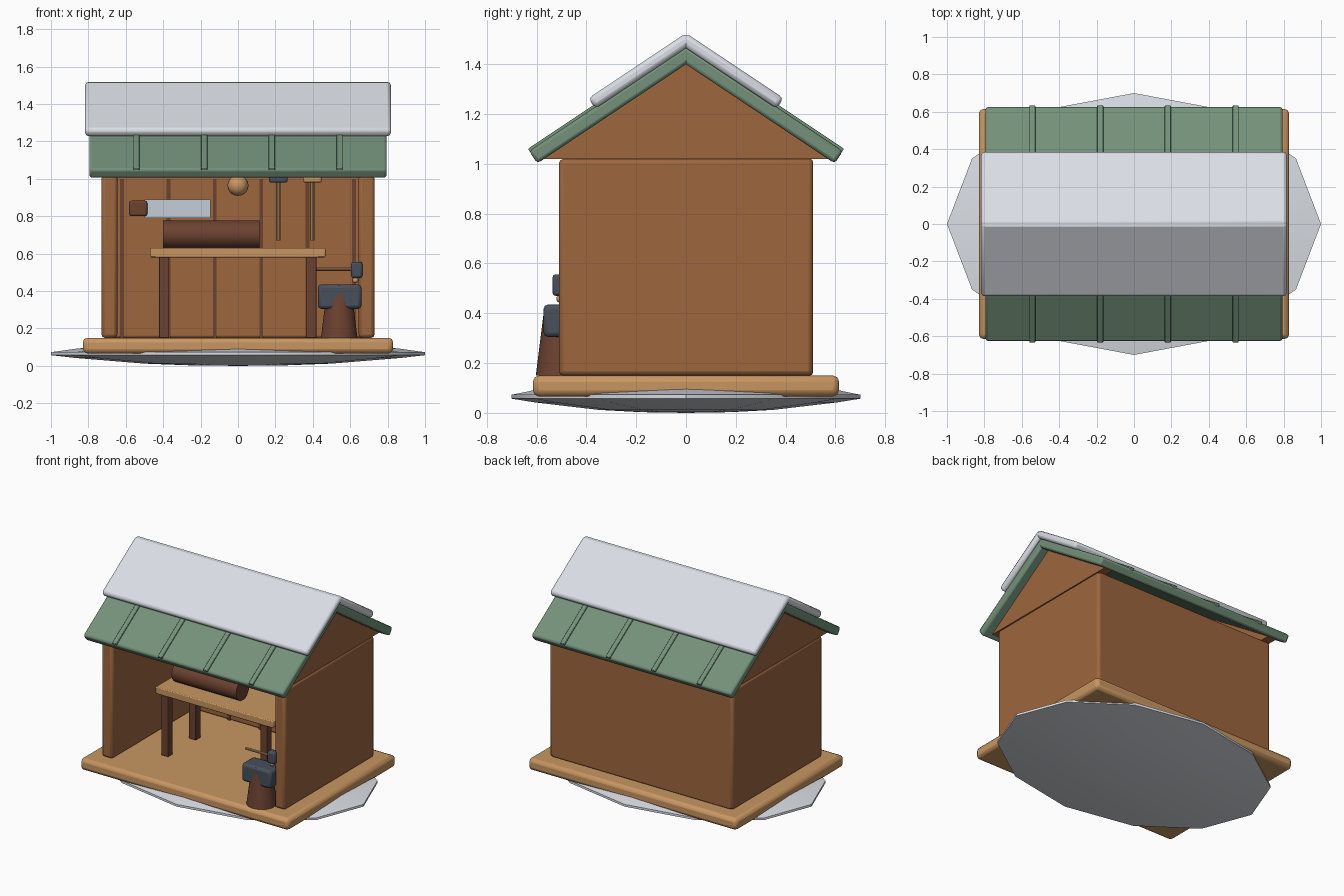
import bpy, bmesh, math
from mathutils import Vector, Matrix

if "Cube" in bpy.data.objects:
    bpy.data.objects.remove(bpy.data.objects["Cube"])


def material(name, col):
    m = bpy.data.materials.new(name)
    m.diffuse_color = (*col, 1)
    m.use_nodes = True
    m.node_tree.nodes["Principled BSDF"].inputs["Base Color"].default_value = m.diffuse_color
    return m


SNOW = material("snow_white", (.70, .73, .78))
WALL = material("warm_brown_wood", (.34, .133, .048))
TAN = material("tan_wood", (.58, .305, .122))
GREEN = material("roof_green", (.174, .283, .195))
DARK = material("dark_brown_wood", (.15, .054, .03))
IRON = material("dark_iron", (.065, .08, .107))
STEEL = material("pale_steel", (.55, .62, .70))


def finish(name, bm, mat, bevel=0, matrix=None, segments=2):
    if matrix:
        bm.transform(matrix)
    bmesh.ops.recalc_face_normals(bm, faces=bm.faces[:])
    me = bpy.data.meshes.new(name)
    bm.to_mesh(me)
    bm.free()
    me.materials.append(mat)
    ob = bpy.data.objects.new(name, me)
    bpy.context.collection.objects.link(ob)
    if bevel:
        mod = ob.modifiers.new("rounded_edges", 'BEVEL')
        mod.width, mod.segments = bevel, segments
    bpy.ops.object.select_all(action='DESELECT')
    ob.select_set(True)
    bpy.context.view_layer.objects.active = ob
    bpy.ops.object.shade_smooth_by_angle(angle=math.radians(35))
    return ob


def box(name, mat, x, y, z, bevel=0, matrix=None):
    """Box from (min, max) ranges on each axis."""
    bm = bmesh.new()
    bmesh.ops.create_cube(bm, size=1)
    for v in bm.verts:
        v.co = Vector([(a + b) / 2 + c * (b - a) for (a, b), c in zip((x, y, z), v.co)])
    return finish(name, bm, mat, bevel, matrix)


def cone(name, mat, r1, r2, depth, loc, rot=None, sides=16, bevel=0):
    bm = bmesh.new()
    bmesh.ops.create_cone(bm, cap_ends=True, segments=sides, radius1=r1, radius2=r2, depth=depth)
    m = Matrix.Translation(loc) @ (rot or Matrix())
    return finish(name, bm, mat, bevel, m)


def ball(name, mat, r, loc):
    bm = bmesh.new()
    bmesh.ops.create_uvsphere(bm, u_segments=16, v_segments=10, radius=r)
    return finish(name, bm, mat, 0, Matrix.Translation(loc))


ALONG_X = Matrix.Rotation(math.pi / 2, 4, 'Y')

# Snow bank: twelve-sided squashed disc
bm = bmesh.new()
rows = []
for r, z in [(.26, .003), (.5, .012), (.866, .042), (1, .057), (1, .073), (.866, .092), (.5, .125)]:
    rows.append([bm.verts.new((r * math.cos(i * math.pi / 6), .7 * r * math.sin(i * math.pi / 6), z))
                 for i in range(12)])
for a, b in zip(rows, rows[1:]):
    for i in range(12):
        j = (i + 1) % 12
        bm.faces.new((a[i], a[j], b[j], b[i]))
for row, z in ((rows[0], 0), (rows[-1], .135)):
    tip = bm.verts.new((0, 0, z))
    for i in range(12):
        bm.faces.new((row[i], row[(i + 1) % 12], tip))
finish("snow_bank", bm, SNOW)

# Floor and walls
box("floor", TAN, (-.83, .83), (-.615, .615), (.066, .15), .025)
box("back_wall", WALL, (-.715, .715), (.43, .51), (.15, 1.02), .012)
for s, side in ((-1, "left"), (1, "right")):
    box(side + "_wall", WALL, sorted((s * .645, s * .73)), (-.51, .51), (.15, 1.02), .018)
    # Gable triangle above each side wall
    bm = bmesh.new()
    tri = [bm.verts.new((s * .66, y, z)) for y, z in ((-.572, 1.02), (.572, 1.02), (0, 1.402))]
    face = bm.faces.new(tri)
    ext = bmesh.ops.extrude_face_region(bm, geom=[face])
    bmesh.ops.translate(bm, vec=(s * .068, 0, 0),
                        verts=[v for v in ext["geom"] if isinstance(v, bmesh.types.BMVert)])
    finish(side + "_gable", bm, WALL)

# Dark plank seams inside the back wall
for i in range(6):
    x = -.62 + i * .248
    box(f"plank_seam_{i}", DARK, (x - .01, x + .01), (.424, .44), (.15, 1.0))

# Roof slopes, battens and snow; local y runs down the slope, z is its normal
SLOPE = math.atan2(.555, .832)
for s, side in ((1, "back"), (-1, "front")):
    m = (Matrix.Translation((0, 0, 1.40)) @ Matrix.Rotation(0 if s == 1 else math.pi, 4, 'Z')
         @ Matrix.Rotation(-SLOPE, 4, 'X'))
    box(side + "_roof", GREEN, (-.795, .795), (-.04, .718), (0, .06), .014, m)
    for i in range(4):
        x = -.543 + .362 * i
        box(f"{side}_batten_{i}", GREEN, (s * x - .017, s * x + .017), (-.03, .716), (.05, .07), .004, m)
    box(side + "_roof_snow", SNOW, (-.818, .818), (-.068, .402), (.054, .104), .018, m)

# Workbench with a log on it
box("bench_top", TAN, (-.47, .467), (-.27, .10), (.58, .63), .006)
for x in (-.395, .392):
    for y in (-.242, .072):
        box("bench_leg", DARK, (x - .027, x + .027), (y - .027, y + .027), (.15, .58), .003)
cone("log", DARK, .075, .075, .515, (-.143, -.11, .703), ALONG_X, 16)

# Saw on the back wall
box("saw_blade", STEEL, (-.50, -.148), (.395, .41), (.79, .89))
box("saw_handle", DARK, (-.582, -.485), (.38, .425), (.80, .883), .012)

# Hanging hammer and mallet, round lamp
for name, x, mat in (("hammer", .215, IRON), ("mallet", .397, TAN)):
    cone(name + "_handle", TAN, .012, .012, .33, (x, .40, .835), sides=10)
    box(name + "_head", mat, (x - .05, x + .05), (.37, .43), (.98, 1.035), .01)
ball("round_lamp", TAN, .056, (0, .37, .965))

# Stump with anvil and a hammer resting above it
cone("stump", DARK, .1, .065, .28, (.541, -.503, .29), sides=14)
box("anvil", IRON, (.427, .66), (-.572, -.435), (.305, .435), .018)
cone("forge_hammer_handle", TAN, .009, .009, .2, (.52, -.51, .517), ALONG_X, 10)
box("forge_hammer_head", IRON, (.605, .665), (-.536, -.484), (.47, .556), .012)
ball("hammer_peg", TAN, .016, (.628, -.505, .458))
